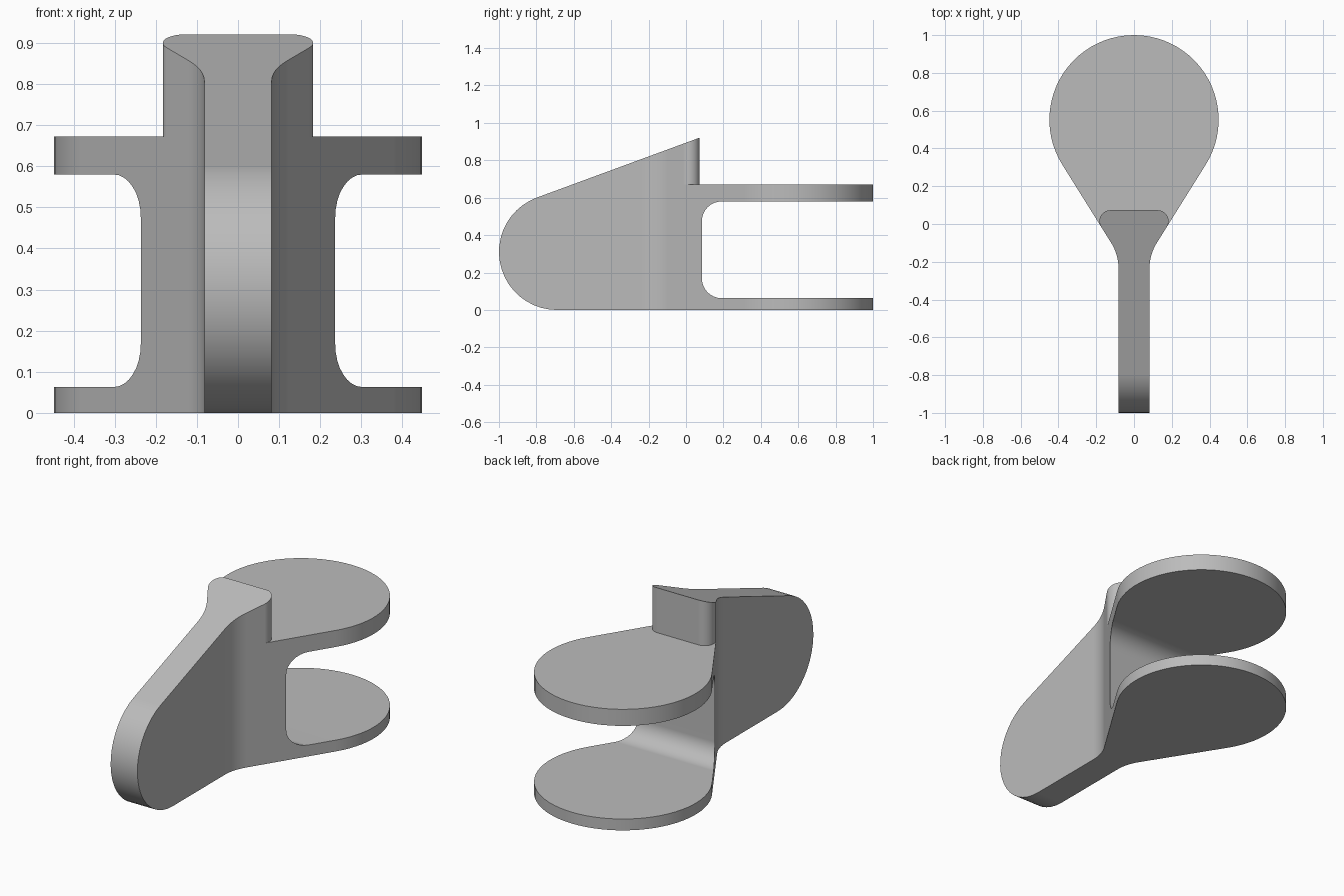
import bpy
import bmesh
from math import sin, cos, radians, pi
from mathutils import Vector

if "Cube" in bpy.data.objects:
    bpy.data.objects.remove(bpy.data.objects["Cube"])

grey = bpy.data.materials.new("plain grey")
grey.use_nodes = True
colour = (0.5, 0.5, 0.5, 1)
grey.diffuse_color = colour
grey.node_tree.nodes["Principled BSDF"].inputs["Base Color"].default_value = colour


def arc(cx, cy, r, start, end, steps):
    """Points on an arc, angles in degrees."""
    angles = [radians(start + (end - start) * i / steps) for i in range(steps + 1)]
    return [(cx + r * cos(a), cy + r * sin(a)) for a in angles]


def mirrored(half):
    """Close a right-hand half outline with its mirror image."""
    return half + [(-x, y) for x, y in reversed(half) if abs(x) > 1e-5]


def prism(name, outline, low, high, axis):
    """Extrude an outline: x,y along z, or y,z along x."""
    place = (lambda a, b: (a, b, low)) if axis == "z" else (lambda a, b: (low, a, b))
    move = Vector((0, 0, high - low)) if axis == "z" else Vector((high - low, 0, 0))
    bm = bmesh.new()
    face = bm.faces.new([bm.verts.new(place(a, b)) for a, b in outline])
    top = bmesh.ops.extrude_face_region(bm, geom=[face])
    verts = [g for g in top["geom"] if isinstance(g, bmesh.types.BMVert)]
    bmesh.ops.translate(bm, vec=move, verts=verts)
    bmesh.ops.recalc_face_normals(bm, faces=bm.faces)
    mesh = bpy.data.meshes.new(name)
    bm.to_mesh(mesh)
    bm.free()
    mesh.materials.append(grey)
    obj = bpy.data.objects.new(name, mesh)
    bpy.context.collection.objects.link(obj)
    return obj


def carve(target, tool, operation):
    """Apply a boolean and discard the tool."""
    tool.hide_render = True
    mod = target.modifiers.new("carve", "BOOLEAN")
    mod.operation, mod.solver, mod.object = operation, "EXACT", tool
    bpy.context.view_layer.objects.active = target
    bpy.ops.object.modifier_apply(modifier=mod.name)
    bpy.data.objects.remove(tool)


# Plan: thin fin flaring through a fillet into a round pad
pad_r, flare = 0.448, 32
pad_y = 1 - pad_r
c, s = cos(radians(flare)), sin(radians(flare))
flank = pad_r - s * pad_y          # flank line is c*x - s*y = flank
fin, fillet = 0.082, 0.25
fillet_x = fin + fillet
fillet_y = (c * fillet_x - flank - fillet) / s
plan = [(fin, -1.2)]
plan += arc(fillet_x, fillet_y, fillet, 180, 180 - flare, 8)
plan += arc(0, pad_y, pad_r, -flare, 90, 24)
body = prism("bracket_body", mirrored(plan), -0.5, 1.6, "z")

# Side profile: rounded nose, sloping top and a filleted slot between the pads
nose, slope = 0.31, 20.2
rise = sin(radians(slope)) / cos(radians(slope))
profile = arc(nose - 1, nose, nose, 270, 90 + slope, 20)
y0, z0 = profile[-1]
profile += [(1.2, z0 + (1.2 - y0) * rise), (1.2, 0.58)]
slot_y, slot_low, slot_high, slot_r = 0.085, 0.063, 0.58, 0.105
profile += arc(slot_y + slot_r, slot_high - slot_r, slot_r, 90, 180, 8)
profile += arc(slot_y + slot_r, slot_low + slot_r, slot_r, 180, 270, 8)
profile += [(1.2, slot_low), (1.2, 0)]
carve(body, prism("side_profile", profile, -0.7, 0.7, "x"), "INTERSECT")

# Step down to the upper pad behind the raised, round-cornered tower
step_y, half_width = 0.073, 0.183
corner = (flank - c * half_width + s * step_y) / (1 - c + s)
step = [(0.7, 1.3)]
edge = arc(half_width - corner, step_y - corner, corner, -flare, 90, 10)
step += [(0.7, edge[0][1])] + edge
carve(body, prism("step_cutter", mirrored(step), 0.672, 1.6, "z"), "DIFFERENCE")

# Smooth curves with crisp edges
bpy.ops.object.select_all(action="DESELECT")
body.select_set(True)
bpy.context.view_layer.objects.active = body
bpy.ops.object.shade_smooth_by_angle(angle=pi / 6)
weighted = body.modifiers.new("flat faces", "WEIGHTED_NORMAL")
weighted.keep_sharp = True
